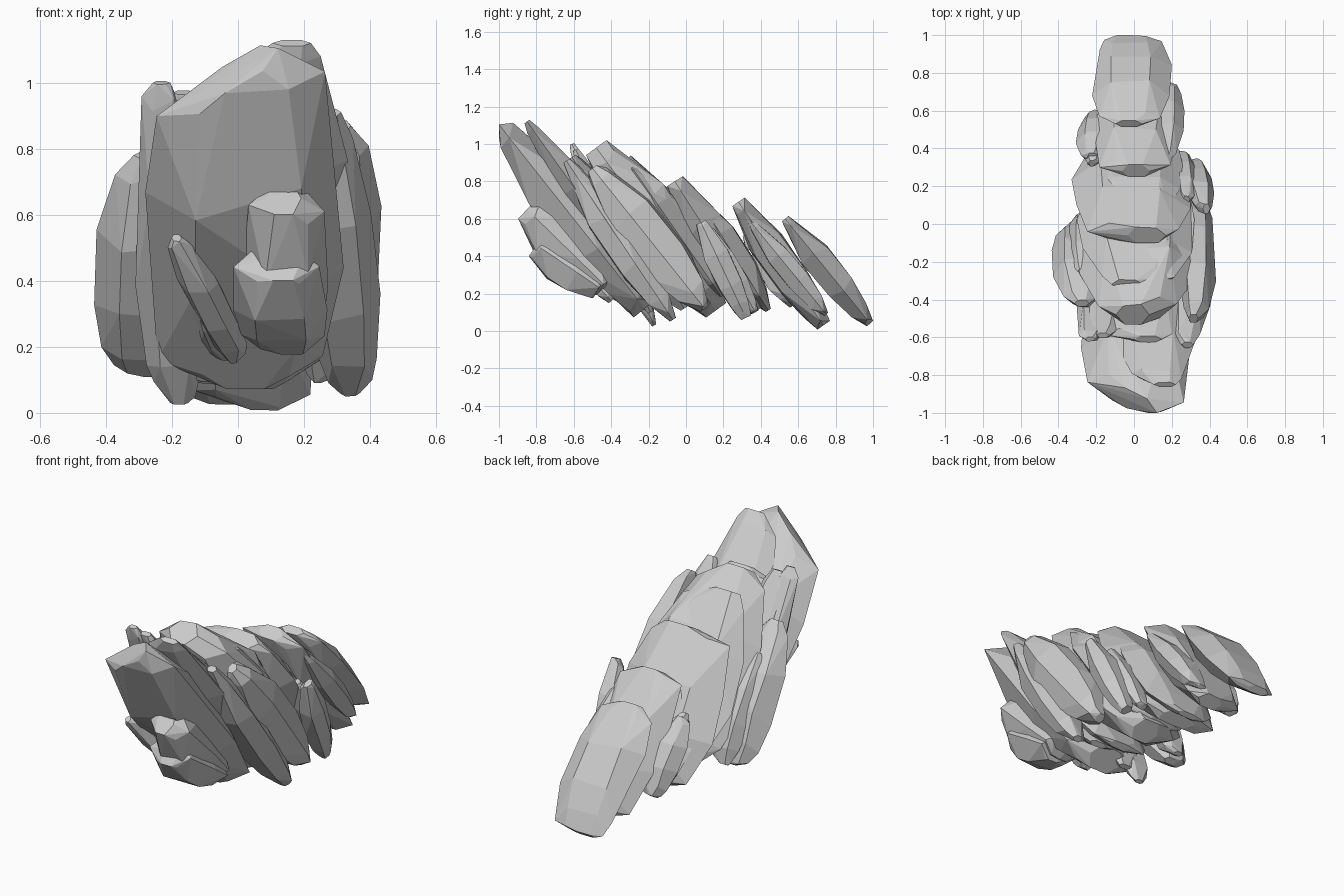
import bpy, bmesh, math, random
from mathutils import Vector

random.seed(11)

# Stations along a slab: (position, width factor, thickness factor)
STATIONS = [(0.0, 0.26, 0.0), (0.07, 0.62, 0.45), (0.35, 0.97, 1.0),
            (0.66, 1.0, 0.97), (0.87, 0.86, 0.68), (0.96, 0.6, 0.3), (1.0, 0.26, 0.0)]
# Six-sided cross-section of a slab
SECTION = [(-1, 0), (-0.55, 1), (0.5, 1), (1, 0), (0.55, -1), (-0.5, -1)]


def slab(name, x0, top, x1, bottom, width, thick, blunt=0.2, tilt=0.0, end=1.0):
    """Faceted rock slab leaning from its top (y, z) to its bottom (y, z)."""
    a, b = Vector((x0, *top)), Vector((x1, *bottom))
    axis = b - a
    normal = Vector((0, -axis.z, axis.y)).normalized()
    bm = bmesh.new()
    for s, w, t in STATIONS:
        t = max(t, blunt)
        if abs(s - 0.5) > 0.4:
            w = min(0.9, w * end)
        off = random.uniform(-0.25, 0.25) * width if s in (0.0, 1.0) else 0
        for u, v in SECTION:
            jit = lambda k: random.uniform(-k, k)
            along = s if s in (0.0, 1.0) else s + jit(0.03)
            along -= tilt * u * (1 - s)
            p = a + axis * along
            p.x += off + u * w * width * (1 + jit(0.07))
            p += normal * (v * t * thick * (1 + jit(0.1)))
            p.y = min(1.0, max(-1.0, p.y))
            p.z = max(0.0, p.z)
            bm.verts.new(p)
    # Wrap the points in a hull and merge nearly flat facets
    res = bmesh.ops.convex_hull(bm, input=bm.verts[:])
    inner = {e for e in res["geom_interior"] + res["geom_unused"]
             if isinstance(e, bmesh.types.BMVert)}
    bmesh.ops.delete(bm, geom=list(inner), context='VERTS')
    bmesh.ops.dissolve_limit(bm, angle_limit=math.radians(6),
                             verts=bm.verts[:], edges=bm.edges[:])
    bmesh.ops.recalc_face_normals(bm, faces=bm.faces[:])
    mesh = bpy.data.meshes.new(name)
    bm.to_mesh(mesh)
    bm.free()
    obj = bpy.data.objects.new(name, mesh)
    bpy.context.collection.objects.link(obj)
    return obj


# Tall front slab and the flake behind it
slab("front_slab", 0.02, (-0.95, 1.04), 0.02, (-0.22, 0.12), 0.31, 0.14, 0.5, 0.07, 1.35)
slab("front_slab_flake", 0.12, (-0.85, 1.12), 0.08, (-0.15, 0.14), 0.22, 0.08)

# Thin slivers on the left of the front
slab("left_sliver", -0.23, (-0.61, 1.0), -0.19, (-0.17, 0.03), 0.10, 0.06)
slab("left_inner_sliver", -0.17, (-0.59, 0.97), -0.12, (-0.19, 0.10), 0.13, 0.07)

# Right flank slabs
slab("right_flank_slab", 0.27, (-0.64, 0.91), 0.34, (-0.07, 0.06), 0.11, 0.09)
slab("right_outer_slab", 0.33, (-0.50, 0.87), 0.33, (0.10, 0.12), 0.105, 0.13)

# Central mass
slab("inner_slab", 0.02, (-0.61, 0.93), 0.02, (-0.10, 0.15), 0.28, 0.10)
slab("middle_slab", 0.03, (-0.48, 0.98), 0.03, (0.16, 0.11), 0.33, 0.16, 0.4)
slab("middle_back_slab", 0.02, (-0.32, 0.92), 0.02, (0.20, 0.17), 0.31, 0.10, 0.3)

# Left flank slabs
slab("left_flank_slab", -0.28, (-0.42, 0.78), -0.29, (-0.01, 0.12), 0.15, 0.10)
slab("left_flank_flake", -0.26, (-0.25, 0.66), -0.25, (0.05, 0.14), 0.10, 0.07)

# Stepped slabs going down to the back
slab("rear_slab", 0.0, (-0.06, 0.80), -0.02, (0.38, 0.11), 0.31, 0.12, 0.4, 0.0, 1.3)
slab("rear_slab_layer", 0.02, (0.06, 0.72), 0.01, (0.44, 0.11), 0.25, 0.08)
slab("low_rear_slab", 0.01, (0.28, 0.69), 0.03, (0.735, 0.03), 0.22, 0.09, 0.45, 0.0, 1.35)
slab("low_rear_flake", 0.16, (0.34, 0.59), 0.17, (0.75, 0.09), 0.10, 0.06)
slab("tail_slab", -0.02, (0.53, 0.60), -0.01, (0.985, 0.04), 0.20, 0.078, 0.3, 0.0, 1.3)

# Small side stones
slab("right_side_stone", 0.37, (0.08, 0.58), 0.32, (0.32, 0.07), 0.075, 0.07, 0.4)
slab("right_side_chip", 0.28, (0.13, 0.54), 0.25, (0.37, 0.10), 0.07, 0.05, 0.4)
slab("left_side_stone", -0.23, (0.35, 0.51), -0.19, (0.58, 0.14), 0.09, 0.07, 0.4)
slab("left_side_pebble", -0.22, (0.32, 0.52), -0.21, (0.41, 0.40), 0.05, 0.04, 0.5)

# Boulder and shard at the foot of the front slab
slab("front_boulder", 0.15, (-0.85, 0.65), 0.13, (-0.43, 0.24), 0.13, 0.14, 0.45, 0.0, 1.6)
slab("front_boulder_base", 0.12, (-0.80, 0.46), 0.13, (-0.46, 0.23), 0.14, 0.11, 0.6, 0.0, 1.5)
slab("front_shard", -0.19, (-0.72, 0.53), 0.0, (-0.40, 0.16), 0.06, 0.05, 0.3)
slab("front_shard_flake", -0.13, (-0.66, 0.50), -0.04, (-0.36, 0.17), 0.07, 0.05, 0.3)
